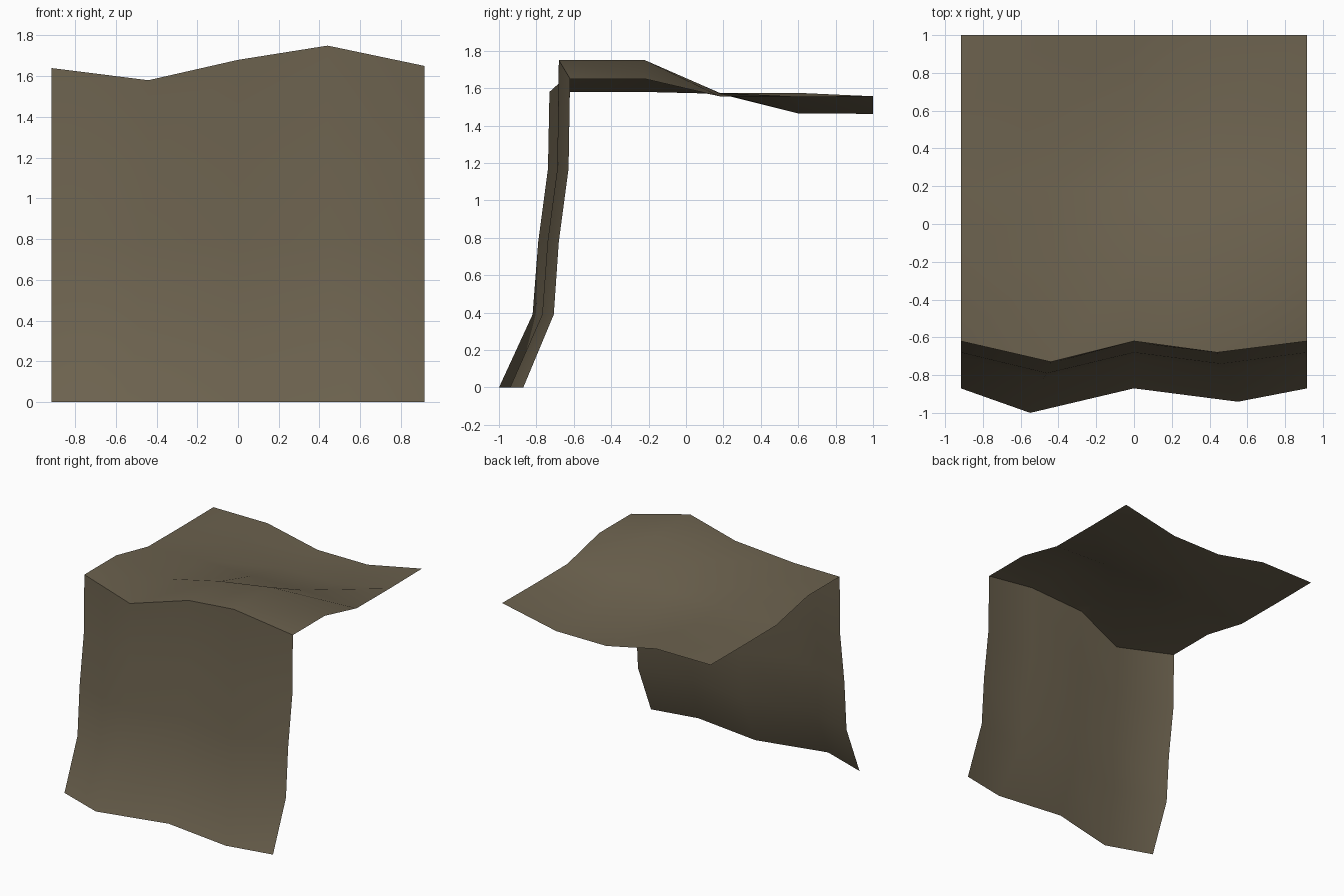
import bpy
import bmesh
import math

if "Cube" in bpy.data.objects:
    bpy.data.objects.remove(bpy.data.objects["Cube"])

rock = bpy.data.materials.new("earth brown")
rock.diffuse_color = (0.150, 0.122, 0.077, 1)
rock.use_nodes = True
rock.node_tree.nodes["Principled BSDF"].inputs["Base Color"].default_value = rock.diffuse_color


def sheet(name, rows):
    """Open smooth surface through rows of points."""
    bm = bmesh.new()
    grid = [[bm.verts.new(p) for p in row] for row in rows]
    for a, b in zip(grid, grid[1:]):
        for i in range(len(a) - 1):
            bm.faces.new((a[i], a[i + 1], b[i + 1], b[i]))
    mesh = bpy.data.meshes.new(name)
    bm.to_mesh(mesh)
    bm.free()
    mesh.materials.append(rock)
    obj = bpy.data.objects.new(name, mesh)
    bpy.context.collection.objects.link(obj)
    bpy.context.view_layer.objects.active = obj
    obj.select_set(True)
    bpy.ops.object.shade_smooth_by_angle(angle=math.radians(60))
    obj.select_set(False)


def columns(inner):
    return (-0.917, -inner, 0, inner, 0.917)


# Wavy upper edge shared by cliff face and plateau
bulge = (0.0, 0.11, 0.0, 0.06, 0.0)
rim_z = (1.64, 1.58, 1.68, 1.75, 1.65)
rim = [(x, -0.62 - b, z) for x, b, z in zip(columns(0.44), bulge, rim_z)]

# Cliff face: height, depth, inner column position, bulge scale
levels = [(0, -0.87, 0.55, 1.18), (0.39, -0.707, 0.48, 1.03),
          (0.78, -0.68, 0.46, 1.0), (1.17, -0.628, 0.44, 1.0)]
wall = [[(x, y - b * s, z) for x, b in zip(columns(w), bulge)]
        for z, y, w, s in levels]
sheet("cliff_face", wall + [rim])

# Plateau: depth and heights of each row
heights = [(-0.22, rim_z),
           (0.18, (1.557, 1.575, 1.57, 1.575, 1.557)),
           (0.60, (1.555, 1.575, 1.465, 1.465, 1.555)),
           (1.00, (1.557, 1.557, 1.463, 1.463, 1.559))]
top = [[(x, y, z) for x, z in zip(columns(0.44), zs)] for y, zs in heights]
sheet("plateau", [rim] + top)
